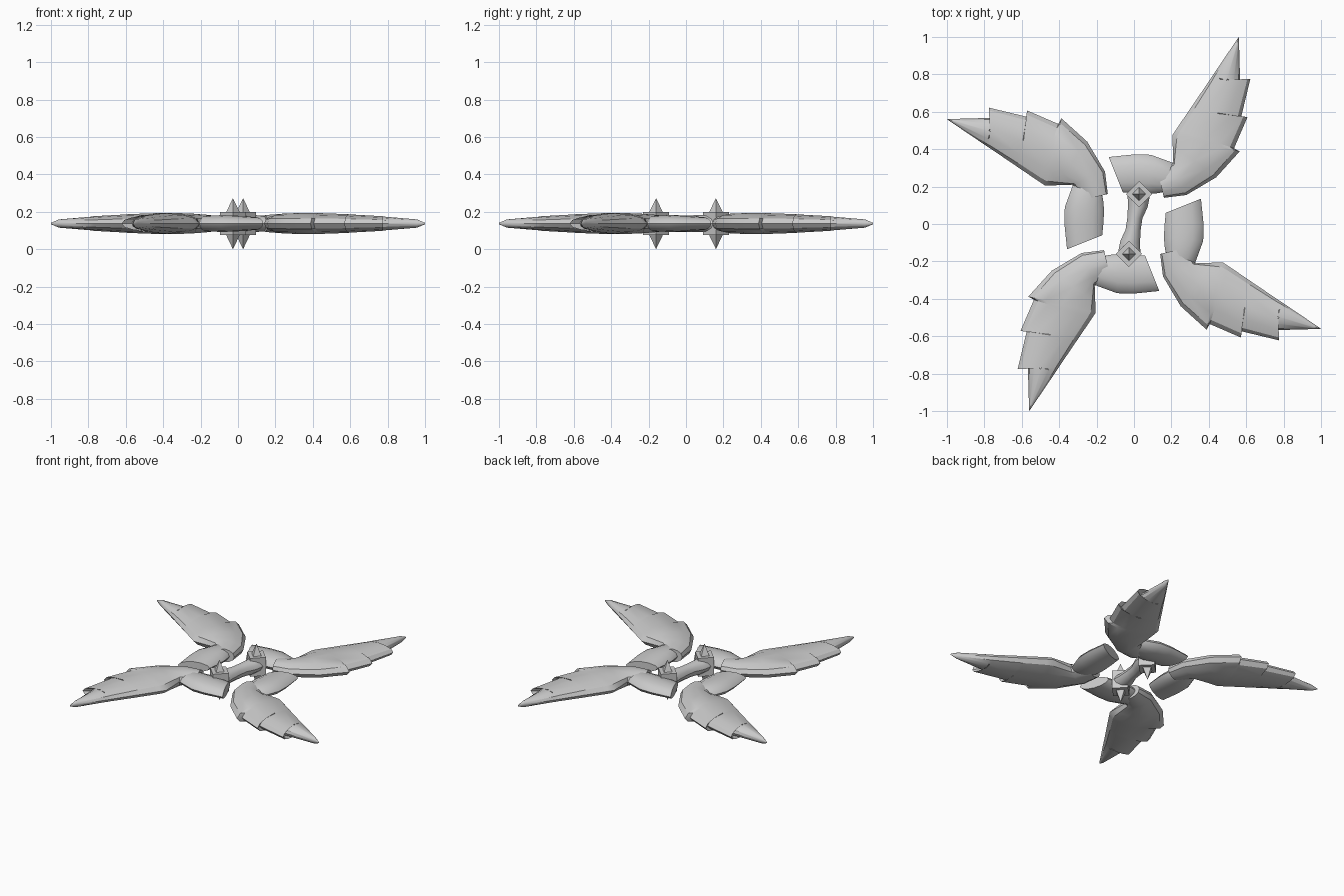
import bpy, bmesh, math
from mathutils import Matrix

MID = 0.137  # height of the plane of symmetry

cube = bpy.data.objects.get("Cube")
if cube:
    bpy.data.objects.remove(cube, do_unlink=True)

metal = bpy.data.materials.new("plain grey")
metal.use_nodes = True
GREY = (0.6, 0.6, 0.6, 1)
metal.diffuse_color = GREY
metal.node_tree.nodes["Principled BSDF"].inputs["Base Color"].default_value = GREY


def finish(name, bm, turn, angle):
    bmesh.ops.remove_doubles(bm, verts=bm.verts, dist=0.0005)
    bmesh.ops.recalc_face_normals(bm, faces=bm.faces)
    mesh = bpy.data.meshes.new(name)
    bm.to_mesh(mesh)
    bm.free()
    mesh.materials.append(metal)
    obj = bpy.data.objects.new(name, mesh)
    bpy.context.collection.objects.link(obj)
    obj.matrix_world = Matrix.Rotation(turn, 4, "Z") @ Matrix.Translation((0, 0, MID))
    bpy.ops.object.select_all(action="DESELECT")
    obj.select_set(True)
    bpy.context.view_layer.objects.active = obj
    bpy.ops.object.shade_smooth_by_angle(angle=math.radians(angle))
    return obj


def loft(name, stations, profile, turn, angle=32):
    """Skin lens-shaped sections; a station is (left edge, right edge, half thickness)."""
    section = profile + [(t, -z) for t, z in profile[-2:0:-1]]
    bm = bmesh.new()
    rings = []
    for (lx, ly), (rx, ry), h in stations:
        rings.append([bm.verts.new((lx + (rx - lx) * t, ly + (ry - ly) * t, z * h))
                      for t, z in section])
    n = len(section)
    for a, b in zip(rings, rings[1:]):
        for i in range(n):
            j = (i + 1) % n
            bm.faces.new((a[i], a[j], b[j], b[i]))
    bm.faces.new(rings[0])
    bm.faces.new(rings[-1][::-1])
    return finish(name, bm, turn, angle)


LENS = [(0, 0), (0.07, 0.5), (0.25, 0.83), (0.5, 1), (0.75, 0.83), (0.93, 0.5), (1, 0)]
ROUND = [(0, 0), (0.08, 0.5), (0.27, 0.87), (0.5, 1), (0.73, 0.87), (0.92, 0.5), (1, 0)]

# Blade from root to tip, with three barbs along its right edge
BLADE = [
    ((0.13, 0.265), (0.16, 0.14), 0.045),
    ((0.21, 0.33), (0.28, 0.155), 0.053),
    ((0.207, 0.42), (0.44, 0.25), 0.056),
    ((0.205, 0.475), (0.565, 0.388), 0.056),
    ((0.225, 0.505), (0.535, 0.405), 0.055),
    ((0.295, 0.608), (0.607, 0.572), 0.05),
    ((0.31, 0.63), (0.57, 0.56), 0.049),
    ((0.405, 0.77), (0.622, 0.775), 0.039),
    ((0.42, 0.793), (0.568, 0.742), 0.038),
    ((0.533, 0.96), (0.562, 0.955), 0.022),
    ((0.559, 0.998), (0.561, 1.0), 0.004),
]

# Curved arm that leads into the root of each blade
ARM = [
    ((-0.135, 0.358), (-0.06, 0.17), 0.034),
    ((0.0, 0.372), (0.01, 0.163), 0.042),
    ((0.09, 0.37), (0.075, 0.16), 0.045),
    ((0.205, 0.328), (0.13, 0.165), 0.042),
    ((0.25, 0.27), (0.17, 0.175), 0.03),
]

for k, side in enumerate(("back", "right", "front", "left")):
    turn = -k * math.pi / 2
    loft(side + "_blade", BLADE, LENS, turn)
    loft(side + "_arm", ARM, ROUND, turn)

# Waisted strut joining the two hubs
half = [((-0.035, 0.17), (0.085, 0.15), 0.048),
        ((-0.032, 0.1), (0.073, 0.09), 0.046),
        ((-0.036, 0.03), (0.045, 0.03), 0.044)]
mirrored = [((-rx, -ry), (-lx, -ly), h) for (lx, ly), (rx, ry), h in reversed(half)]
loft("centre_strut", half + mirrored, ROUND, 0)


def square(bm, radius, z):
    """Diamond-oriented square ring around the hub axis."""
    return [bm.verts.new((0.027 + radius * math.cos(a), 0.16 + radius * math.sin(a), z))
            for a in (i * math.pi / 2 for i in range(4))]


# Hubs: block with dished ends and a pointed spike above and below
for name, turn in (("back_hub", 0), ("front_hub", math.pi)):
    bm = bmesh.new()
    levels = [(0.0003, -0.137), (0.036, -0.062), (0.07, -0.062),
              (0.07, 0.062), (0.036, 0.062), (0.0003, 0.135)]
    rings = [square(bm, r, z) for r, z in levels]
    for a, b in zip(rings, rings[1:]):
        for i in range(4):
            j = (i + 1) % 4
            bm.faces.new((a[i], a[j], b[j], b[i]))
    finish(name, bm, turn, 20)
